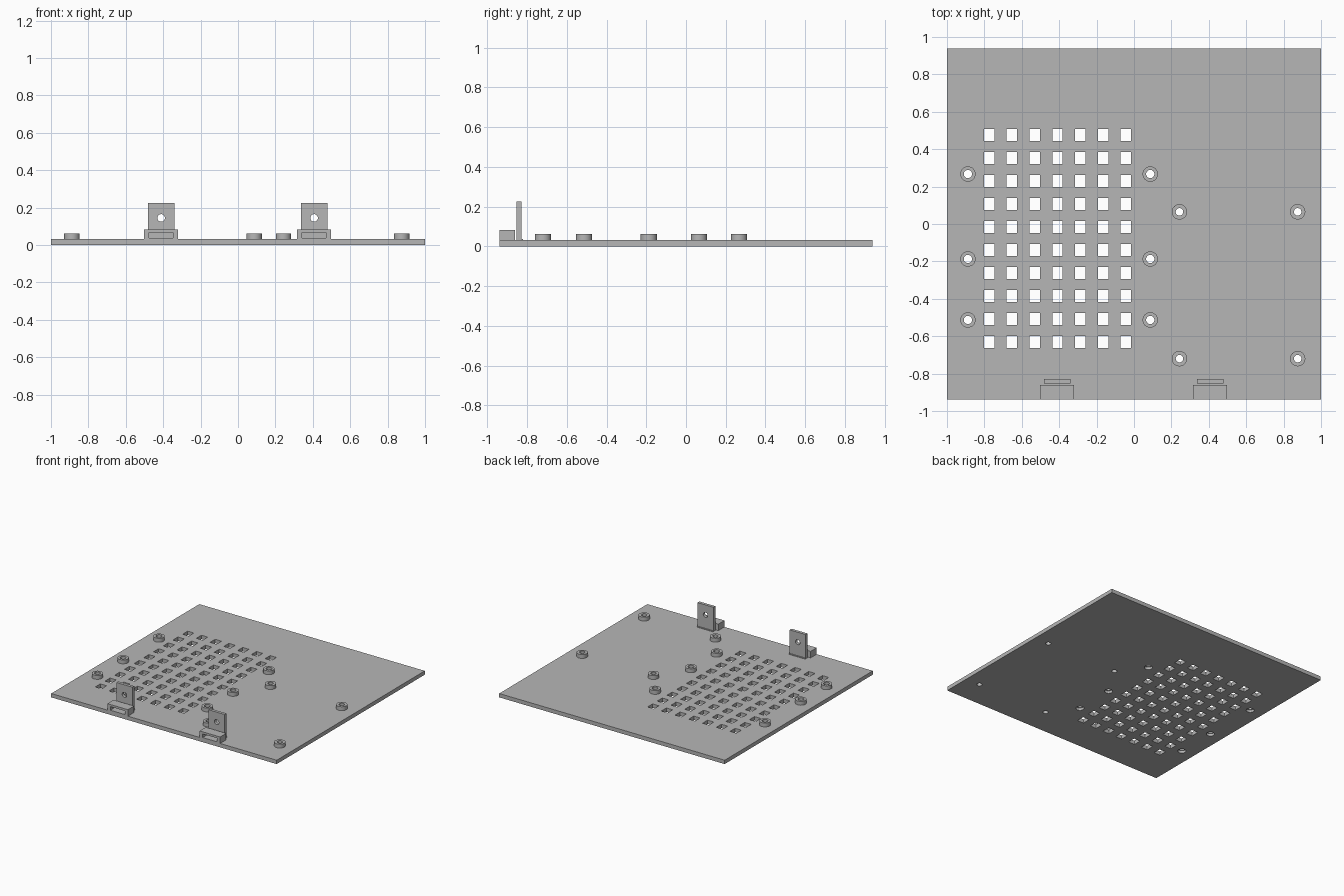
import bpy, bmesh, math
from mathutils import Matrix, Vector

cube = bpy.data.objects.get("Cube")
if cube:
    bpy.data.objects.remove(cube, do_unlink=True)

GREY = (0.47, 0.47, 0.47, 1)
mat = bpy.data.materials.new("plain grey")
mat.use_nodes = True
mat.diffuse_color = GREY
mat.node_tree.nodes["Principled BSDF"].inputs["Base Color"].default_value = GREY


def add_box(bm, x, y, z):
    """Box from (low, high) pairs."""
    size = [b - a for a, b in (x, y, z)]
    mid = Vector([(a + b) / 2 for a, b in (x, y, z)])
    bmesh.ops.create_cube(bm, size=1, matrix=Matrix.Translation(mid) @ Matrix.Diagonal((*size, 1)))


def add_cylinder(bm, centre, radius, depth, turn=0):
    bmesh.ops.create_cone(bm, cap_ends=True, segments=32, radius1=radius, radius2=radius, depth=depth,
                          matrix=Matrix.Translation(centre) @ Matrix.Rotation(turn, 4, "X"))


def make(name, bm):
    mesh = bpy.data.meshes.new(name)
    bm.to_mesh(mesh)
    bm.free()
    mesh.materials.append(mat)
    ob = bpy.data.objects.new(name, mesh)
    bpy.context.collection.objects.link(ob)
    return ob


def select(ob):
    bpy.ops.object.select_all(action="DESELECT")
    ob.select_set(True)
    bpy.context.view_layer.objects.active = ob


def cut(ob, bm):
    """Subtract the shapes in bm from ob."""
    cutter = make("cutter", bm)
    cutter.hide_render = True
    mod = ob.modifiers.new("cut", "BOOLEAN")
    mod.operation, mod.solver, mod.object = "DIFFERENCE", "EXACT", cutter
    select(ob)
    bpy.ops.object.modifier_apply(modifier=mod.name)
    bpy.data.objects.remove(cutter, do_unlink=True)


def smooth(ob):
    select(ob)
    bpy.ops.object.shade_smooth_by_angle(angle=math.radians(30))


TOP = 0.031
large = [(x, y) for x in (-0.888, 0.087) for y in (0.267, -0.187, -0.513)]
small = [(x, y) for x in (0.243, 0.875) for y in (0.065, -0.72)]


def screw_holes():
    bm = bmesh.new()
    for spots, radius in ((large, 0.022), (small, 0.02)):
        for x, y in spots:
            add_cylinder(bm, (x, y, 0), radius, 0.3)
    return bm


# Base plate with vent grid and screw holes
bm = bmesh.new()
add_box(bm, (-1, 1), (-0.938, 0.938), (0, TOP))
plate = make("base_plate", bm)
bm = screw_holes()
for col in range(7):
    for row in range(10):
        x, y = -0.775 + 0.122 * col, 0.477 - 0.123 * row
        add_box(bm, (x - 0.028, x + 0.028), (y - 0.032, y + 0.032), (-0.1, 0.1))
cut(plate, bm)

# Wider screw recesses on the underside
bm = bmesh.new()
for x, y in large:
    add_cylinder(bm, (x, y, 0), 0.03, 0.04)
cut(plate, bm)
smooth(plate)

# Standoffs
bm = bmesh.new()
for x, y in large + small:
    add_cylinder(bm, (x, y, (TOP + 0.062) / 2), 0.041, 0.062 - TOP)
standoffs = make("standoffs", bm)
cut(standoffs, screw_holes())
smooth(standoffs)

# Front brackets: slotted block and upright tab
for side, cx in (("right", -0.411), ("left", 0.407)):
    bm = bmesh.new()
    add_box(bm, (cx - 0.091, cx + 0.091), (-0.938, -0.861), (TOP, 0.083))
    block = make(side + "_slotted_block", bm)
    bm = bmesh.new()
    add_box(bm, (cx - 0.064, cx + 0.064), (-1, -0.8), (0.037, 0.066))
    cut(block, bm)

    bm = bmesh.new()
    add_box(bm, (cx - 0.071, cx + 0.071), (-0.852, -0.828), (TOP, 0.225))
    tab = make(side + "_upright_tab", bm)
    bm = bmesh.new()
    add_cylinder(bm, (cx, -0.84, 0.145), 0.02, 0.2, math.pi / 2)
    cut(tab, bm)
    smooth(tab)

    # Low foot behind the tab
    bm = bmesh.new()
    add_box(bm, (cx - 0.071, cx + 0.071), (-0.828, -0.821), (TOP, 0.037))
    make(side + "_tab_foot", bm)
